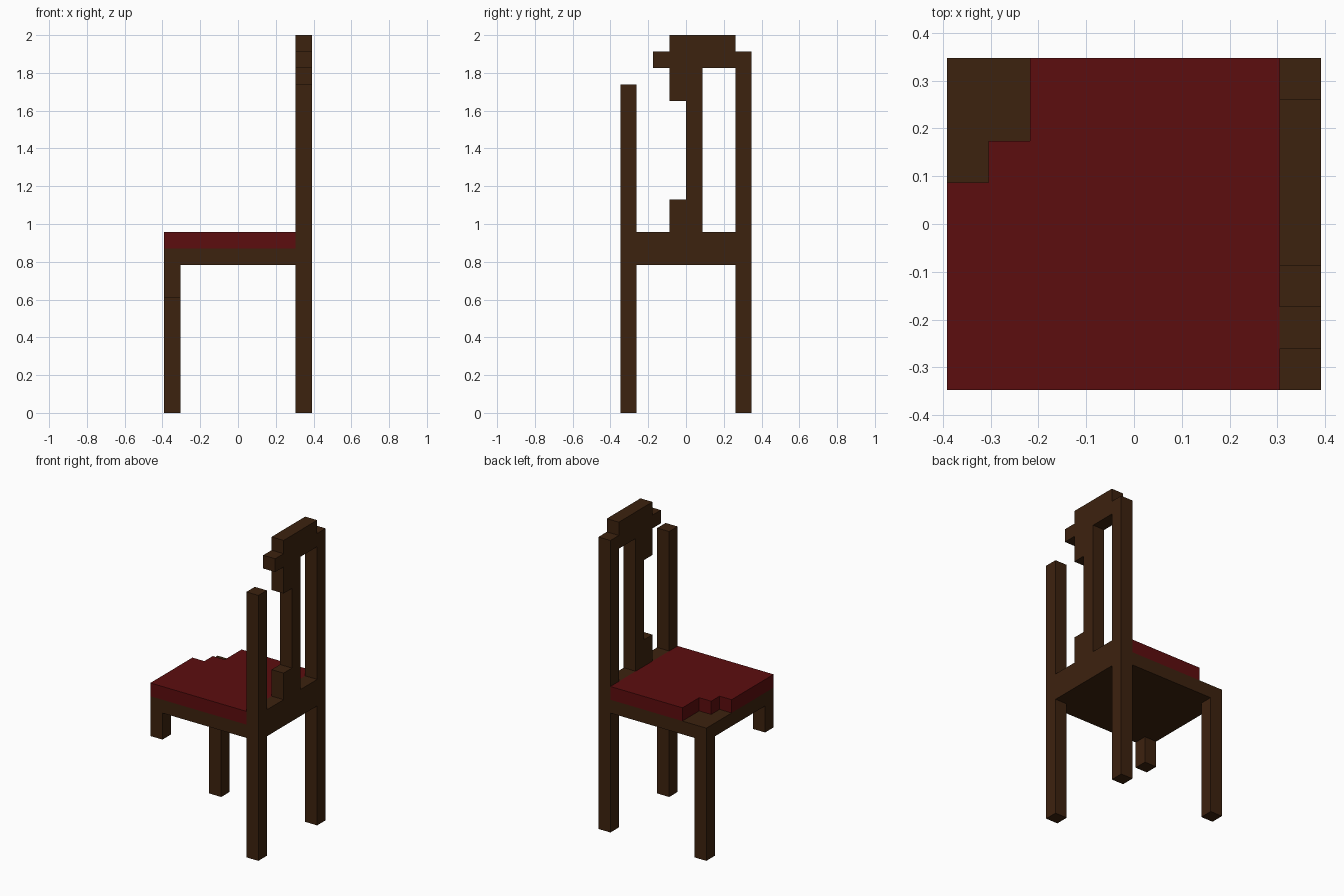
import bpy, bmesh
from mathutils import Vector

cube = bpy.data.objects.get("Cube")
if cube:
    bpy.data.objects.remove(cube, do_unlink=True)

U = 2 / 23                                # one block of the grid: 9 x 8 x 23 blocks
ORIGIN = Vector((-4.5 * U, -4 * U, 0))


def material(name, rgb):
    m = bpy.data.materials.new(name)
    m.use_nodes = True
    m.diffuse_color = (*rgb, 1)
    bsdf = m.node_tree.nodes["Principled BSDF"]
    bsdf.inputs["Base Color"].default_value = (*rgb, 1)
    bsdf.inputs["Roughness"].default_value = 0.9
    return m


WOOD = material("dark_wood", (0.046, 0.016, 0.0045))
RED = material("red_cushion", (0.108, 0.004, 0.0045))


def prism(name, outline, extrude, mat):
    """Extrude a flat outline, both given in blocks."""
    bm = bmesh.new()
    face = bm.faces.new([bm.verts.new(ORIGIN + Vector(p) * U) for p in outline])
    new = bmesh.ops.extrude_face_region(bm, geom=[face])["geom"]
    bmesh.ops.translate(bm, vec=Vector(extrude) * U,
                        verts=[v for v in new if isinstance(v, bmesh.types.BMVert)])
    bmesh.ops.recalc_face_normals(bm, faces=bm.faces)
    mesh = bpy.data.meshes.new(name)
    bm.to_mesh(mesh)
    bm.free()
    mesh.materials.append(mat)
    obj = bpy.data.objects.new(name, mesh)
    bpy.context.collection.objects.link(obj)
    return obj


def box(name, lo, hi, mat=WOOD):
    (x0, y0, z0), (x1, y1, z1) = lo, hi
    return prism(name, [(x0, y0, z0), (x1, y0, z0), (x1, y1, z0), (x0, y1, z0)],
                 (0, 0, z1 - z0), mat)


# Legs: the two at +x rise into back posts, one short leg is broken off
box("broken_leg", (0, 0, 7), (1, 1, 9))
box("whole_leg", (0, 7, 0), (1, 8, 9))
box("broken_back_post", (8, 0, 0), (9, 1, 20))
box("whole_back_post", (8, 7, 0), (9, 8, 22))

# Seat board and the rail under the backrest
box("seat_board", (0, 0, 9), (8, 8, 10))
box("back_rail", (8, 1, 9), (9, 7, 11))

# Cushion with a stepped torn corner
torn = [(0, 0), (8, 0), (8, 8), (2, 8), (2, 6), (1, 6), (1, 5), (0, 5)]
prism("seat_cushion", [(x, y, 10) for x, y in torn], (0, 0, 1), RED)

# Broken backrest: splat and crest in one side profile (y, z)
backrest = [(3, 11), (5, 11), (5, 21), (7, 21), (7, 23), (3, 23), (3, 22),
            (2, 22), (2, 21), (3, 21), (3, 19), (4, 19), (4, 13), (3, 13)]
prism("backrest_splat_and_crest", [(8, y, z) for y, z in backrest], (1, 0, 0), WOOD)
